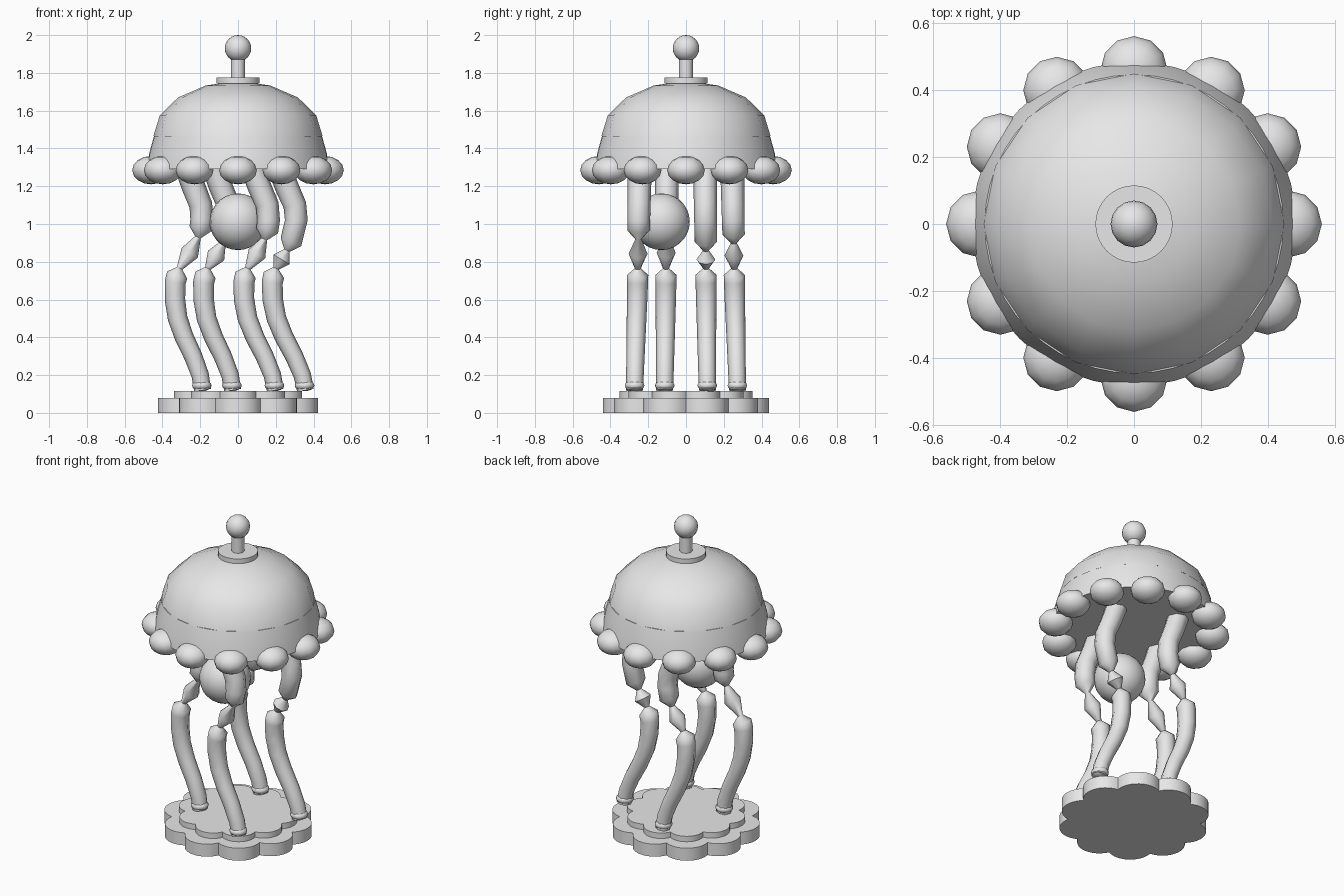
import bpy, bmesh, math
from mathutils import Vector

if "Cube" in bpy.data.objects:
    bpy.data.objects.remove(bpy.data.objects["Cube"])

grey = bpy.data.materials.new("pale_grey")
grey.diffuse_color = (0.8, 0.8, 0.8, 1)
grey.use_nodes = True
grey.node_tree.nodes["Principled BSDF"].inputs["Base Color"].default_value = grey.diffuse_color


def finish(name, bm, angle=40):
    bmesh.ops.recalc_face_normals(bm, faces=bm.faces)
    me = bpy.data.meshes.new(name)
    bm.to_mesh(me)
    bm.free()
    ob = bpy.data.objects.new(name, me)
    bpy.context.collection.objects.link(ob)
    me.materials.append(grey)
    bpy.ops.object.select_all(action='DESELECT')
    ob.select_set(True)
    bpy.context.view_layer.objects.active = ob
    bpy.ops.object.shade_smooth_by_angle(angle=math.radians(angle))
    return ob


def loft(name, rings, angle=40):
    """Skin a list of closed rings and cap both ends."""
    bm = bmesh.new()
    loops = [[bm.verts.new(p) for p in ring] for ring in rings]
    n = len(loops[0])
    for a, b in zip(loops, loops[1:]):
        for i in range(n):
            j = (i + 1) % n
            bm.faces.new((a[i], a[j], b[j], b[i]))
    bm.faces.new(loops[0])
    bm.faces.new(loops[-1])
    return finish(name, bm, angle)


def lathe(name, profile, sides, angle=40):
    rings = [[(r * math.cos(k * math.tau / sides), r * math.sin(k * math.tau / sides), z)
              for k in range(sides)] for r, z in profile]
    return loft(name, rings, angle)


def ball(name, loc, scale, segs=16, rows=10):
    bm = bmesh.new()
    bmesh.ops.create_uvsphere(bm, u_segments=segs, v_segments=rows, radius=1)
    for v in bm.verts:
        v.co = Vector(a * b for a, b in zip(v.co, scale)) + Vector(loc)
    return finish(name, bm, 60)


def interp(table, z):
    for (z0, v0), (z1, v1) in zip(table, table[1:]):
        if z <= z1:
            return v0 + (v1 - v0) * (z - z0) / (z1 - z0)
    return table[-1][1]


# Scalloped two-step base, ten lobes
def scallop(name, size, z0, z1):
    c, a = 0.31 * size, 0.13 * size
    outline = []
    for k in range(120):
        phi = (k % 12 - 6) * math.radians(3)
        r = c * math.cos(phi) + math.sqrt(a * a - (c * math.sin(phi)) ** 2)
        t = math.radians(k * 3)
        outline.append((r * math.cos(t), r * math.sin(t)))
    loft(name, [[(x, y, z) for x, y in outline] for z in (z0, z1)], 30)


scallop("base_plate", 1.0, 0, 0.08)
scallop("base_step", 0.8, 0.08, 0.115)

# Bell: coarse cap over a finer flared skirt
cap = [(0.448 * math.cos(math.radians(t)), 1.465 + 0.29 * math.sin(math.radians(t)))
       for t in (0, 22.5, 45, 67.5, 87)]
lathe("bell_cap", cap, 16, 60)
lathe("bell_skirt", [(0.483, 1.29), (0.47, 1.375), (0.445, 1.465)], 48, 30)

# Frill of beads around the rim
for k in range(12):
    t = k * math.tau / 12
    ball("rim_bead", (0.46 * math.cos(t), 0.46 * math.sin(t), 1.285), (0.1, 0.1, 0.075), 12, 8)

# Finial
lathe("finial_disc", [(0.115, 1.745), (0.115, 1.775)], 32)
lathe("finial_stem", [(0.037, 1.77), (0.037, 1.88)], 16, 50)
ball("finial_ball", (0, 0, 1.93), (0.07, 0.07, 0.07), 16, 12)

# Ball hanging under the bell
ball("core_ball", (0, -0.13, 1.012), (0.15, 0.15, 0.15), 20, 14)

# Four swaying tentacles with a pinched, faceted knot part way up
SWAY = [(0.12, 0.085), (0.2, 0.07), (0.3, 0.03), (0.4, -0.02), (0.5, -0.058), (0.6, -0.075),
        (0.68, -0.078), (0.755, -0.06), (0.85, 0.0), (0.93, 0.04), (1.0, 0.06),
        (1.1, 0.052), (1.2, 0.01), (1.3, -0.025)]
SPREAD = [(0.12, 0.295), (0.6, 0.28), (1.3, 0.265)]
RADIUS = [(0.12, 0.045), (0.7, 0.056), (1.3, 0.064)]


def tentacle(angle, top_pinch):
    t = math.radians(angle)

    def centre(z):
        r = interp(SPREAD, z)
        return Vector((r * math.cos(t) + interp(SWAY, z), r * math.sin(t), z))

    mid = (0.765 + top_pinch) / 2
    knot = {0.765: 0.016, mid: 0.05, top_pinch: 0.016}
    heights = [0.12, 0.2, 0.3, 0.4, 0.5, 0.6, 0.69, 0.73, 0.765, mid, top_pinch,
               top_pinch + 0.045, 1.02, 1.1, 1.2, 1.3]
    rings = []
    for z in heights:
        tan = (centre(min(z + 0.05, 1.3)) - centre(max(z - 0.05, 0.12))).normalized()
        side = Vector((0, 1, 0))
        out = side.cross(tan).normalized()
        r = knot.get(z, interp(RADIUS, z))
        rings.append([centre(z) + r * (math.cos(a) * out + math.sin(a) * side)
                      for a in (k * math.tau / 8 for k in range(8))])
    loft("tentacle", rings, 50)
    foot = centre(0.145)
    ball("tentacle_foot", foot, (0.052, 0.052, 0.03), 16, 8)


for angle, pinch in ((22.5, 0.86), (112.5, 0.9), (202.5, 0.93), (292.5, 0.92)):
    tentacle(angle, pinch)
